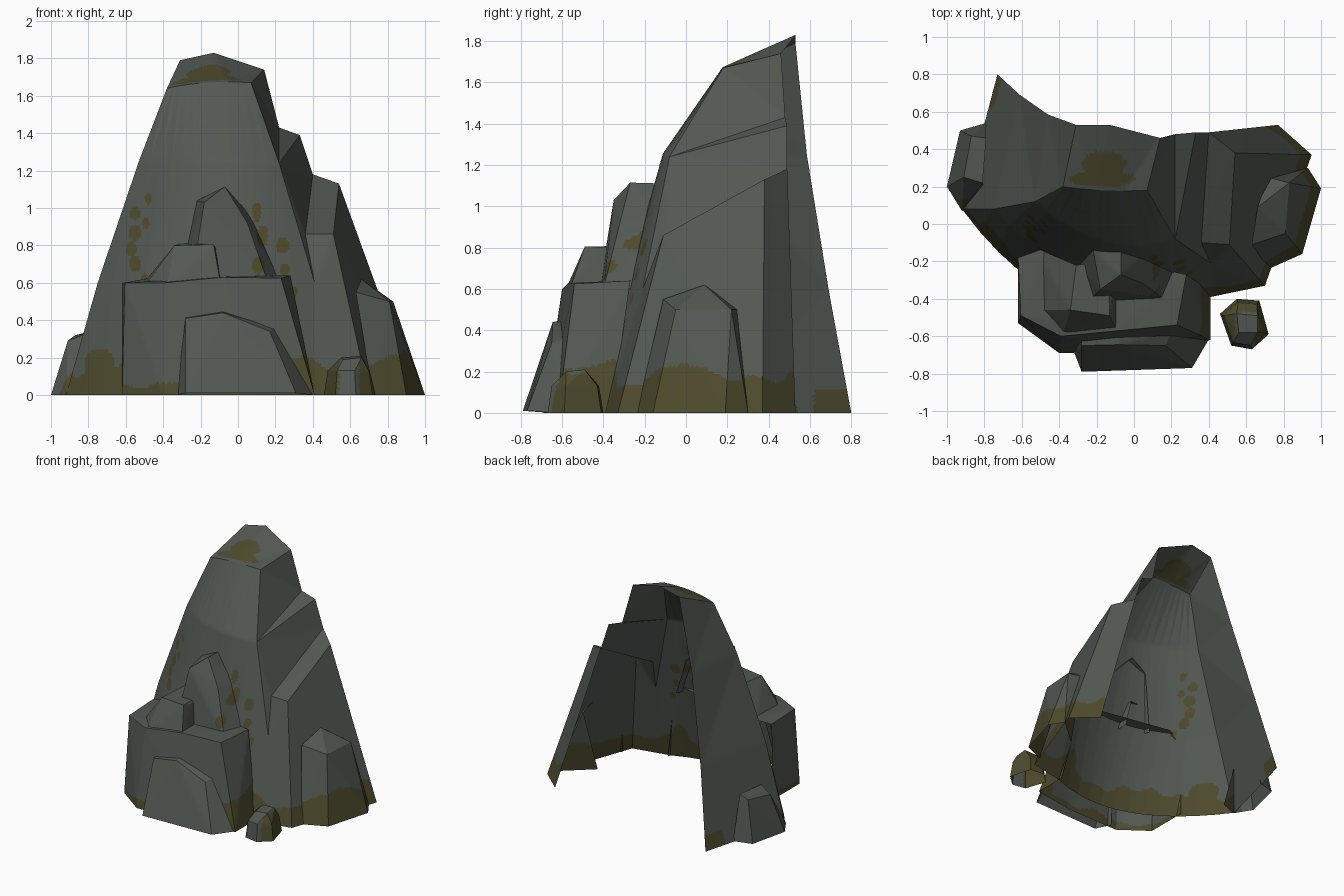
import bpy, bmesh, math
from mathutils import Vector

if "Cube" in bpy.data.objects:
    bpy.data.objects.remove(bpy.data.objects["Cube"])


def material(name, rgb):
    m = bpy.data.materials.new(name)
    m.diffuse_color = (*rgb, 1)
    m.use_nodes = True
    m.node_tree.nodes["Principled BSDF"].inputs["Base Color"].default_value = m.diffuse_color
    return m


STONE = material("grey_green_stone", (0.085, 0.098, 0.086))
MOSS = material("olive_moss", (0.075, 0.069, 0.026))


def wave(p):
    """Irregular offset for the moss line."""
    return 0.035 * math.sin(9 * p.x + 4 * p.y) + 0.02 * math.sin(23 * p.x - 17 * p.y)


# Moss spots as seen from the front: x, z, radius x, radius z
SPOTS = [(-.48, 1.05, .02, .03), (-.55, .97, .03, .035), (-.49, .92, .02, .03),
         (-.55, .87, .035, .04), (-.57, .78, .03, .04), (-.55, .70, .03, .045),
         (-.50, .62, .02, .03), (.10, .98, .025, .05), (.13, .85, .03, .06),
         (.24, .80, .035, .045), (.11, .69, .03, .05), (.25, .67, .025, .035),
         (.30, .55, .02, .03), (.30, .20, .05, .09), (-.74, .17, .08, .08)]


def spotted(p):
    return any(((p.x - x) / a) ** 2 + ((p.z - z) / b) ** 2 < 1 for x, z, a, b in SPOTS)


def finish(name, bm, moss):
    """Refine the faces, colour them by the moss rule and make the object."""
    bmesh.ops.triangulate(bm, faces=bm.faces[:])
    for e in bm.edges:
        e.smooth = e.calc_face_angle(0) < 0.35
    for _ in range(7):
        long_edges = [e for e in bm.edges if e.calc_length() > 0.035]
        if not long_edges:
            break
        bmesh.ops.subdivide_edges(bm, edges=long_edges, cuts=1)
        bmesh.ops.triangulate(bm, faces=bm.faces[:])
    for f in bm.faces:
        f.smooth = True
        f.material_index = 1 if moss(f.calc_center_median()) else 0
    for e in bm.edges:
        e.smooth = e.calc_face_angle(0) < 0.35
    me = bpy.data.meshes.new(name)
    bm.to_mesh(me)
    bm.free()
    me.materials.append(STONE)
    me.materials.append(MOSS)
    ob = bpy.data.objects.new(name, me)
    bpy.context.collection.objects.link(ob)
    return ob


def block(name, pts, away, moss=lambda p: False):
    """Faceted boulder, left open below and on the side buried in the cliff."""
    bm = bmesh.new()
    for p in pts:
        bm.verts.new(p)
    bmesh.ops.convex_hull(bm, input=bm.verts[:])
    bmesh.ops.recalc_face_normals(bm, faces=bm.faces[:])
    away = Vector(away)
    hidden = [f for f in bm.faces if f.normal.dot(away) > 0.75 or f.normal.z < -0.8]
    bmesh.ops.delete(bm, geom=hidden, context='FACES')
    loose = [v for v in bm.verts if not v.link_faces]
    bmesh.ops.delete(bm, geom=loose, context='VERTS')
    finish(name, bm, moss)


# Main cliff: an open shell with a bulging front, side walls and two shoulders
bm = bmesh.new()


def face(*pts):
    bm.faces.new([bm.verts.new(p) for p in pts])


rows = [((-.38, .20, 1.64), (-.17, .18, 1.67), (.07, .18, 1.67)),
        ((-.53, .12, 1.25), (-.17, -.09, 1.26), (.22, -.08, 1.24)),
        ((-.75, .08, .60), (-.22, -.27, .60), (.41, -.21, .60)),
        ((-.92, .08, 0), (-.30, -.43, 0), (.41, -.39, 0))]
back = [(-.31, .53, 1.79), (-.46, .585, 1.25), (-.61, .69, .60), (-.73, .80, 0)]
N = 12


def on_row(row, i):
    t = i / N
    a, b, c = (Vector(p) for p in row)
    return a * (2 * (t - .5) * (t - 1)) + b * (4 * t * (1 - t)) + c * (2 * t * (t - .5))


for r in range(3):
    for i in range(N):
        face(on_row(rows[r], i), on_row(rows[r + 1], i),
             on_row(rows[r + 1], i + 1), on_row(rows[r], i + 1))
    face(back[r], back[r + 1], rows[r + 1][0], rows[r][0])
# Crown
face(*[on_row(rows[0], i) for i in range(N + 1)],
     (.14, .46, 1.74), (-.13, .53, 1.83), back[0])
# Right side of the peak and the first shoulder
s1a, s1b, s1c, tip = (.22, .48, 1.43), (.33, .49, 1.39), (.22, -.08, 1.24), (.41, -.21, .60)
face((.07, .18, 1.67), s1c, s1a, (.14, .46, 1.74))
face(s1a, s1c, s1b)
# Second shoulder
t0, t1, t2, t3 = (.36, -.10, .86), (.51, -.11, .86), (.54, .38, 1.13), (.40, .49, 1.18)
g0, g1, g2, g3 = (.41, -.39, 0), (.70, -.33, 0), (.95, .37, 0), (.77, .53, 0)
face(s1b, s1c, t0, t3)
face(s1c, tip, t0)
face(t0, t1, t2, t3)
face(t0, tip, g0, g1, t1)
face(t1, g1, g2, t2)
face(t2, g2, g3, t3)
bmesh.ops.remove_doubles(bm, verts=bm.verts[:], dist=0.002)
bmesh.ops.recalc_face_normals(bm, faces=bm.faces[:])
core = Vector((0, .5, .4))
if sum(f.normal.dot(f.calc_center_median() - core) * f.calc_area() for f in bm.faces) < 0:
    bmesh.ops.reverse_faces(bm, faces=bm.faces[:])


def cliff_moss(p):
    if p.z > 1.66:
        crown = ((p.x + .16) / .12) ** 2 + ((p.y - .32) / .07) ** 2 < 1
        return crown or ((p.x + .17) / .18) ** 2 + ((p.y - .24) / .04) ** 2 < 1
    if p.x < -.3 and p.y > .10:
        return p.y > .62 and p.z < .09 + wave(p)
    return p.z < .15 + wave(p) or spotted(p)


finish("cliff_shell", bm, cliff_moss)

# Large front boulder and the hump on it
block("front_boulder",
      [(-.62, -.19, 0), (-.62, -.53, 0), (-.40, -.69, 0), (.08, -.68, 0), (.41, -.62, 0),
       (.41, -.36, 0), (-.62, -.18, .60), (-.605, -.49, .60), (-.39, -.60, .60),
       (-.08, -.57, .63), (.23, -.54, .625), (.28, -.27, .64), (-.45, -.12, .63)],
      (0, 1, 0), lambda p: p.z < .06 + .6 * wave(p) or (p.x > .27 and p.z < .2 + wave(p)))
block("boulder_hump",
      [(-.50, -.46, .58), (-.38, -.59, .58), (-.09, -.57, .58), (-.09, -.20, .58),
       (-.52, -.13, .58), (-.34, -.46, .80), (-.13, -.49, .805), (-.12, -.40, .79),
       (-.14, -.20, .80), (-.31, -.22, .81), (-.10, -.38, .66)],
      (0, 1, 0))

# Low slab at the very front
block("front_slab",
      [(-.33, -.66, 0), (-.28, -.79, .01), (.31, -.77, .01), (.41, -.60, 0),
       (-.28, -.65, .41), (-.08, -.645, .44), (.17, -.65, .34),
       (-.28, -.57, .42), (-.08, -.57, .45), (.20, -.57, .36)],
      (0, 1, 0))

# Pointed boulder above the hump
block("upper_boulder",
      [(-.32, -.20, .60), (-.25, -.42, .60), (.16, -.40, .60), (.24, -.22, .60),
       (-.18, -.35, 1.03), (-.22, -.13, 1.04), (-.07, -.27, 1.115), (-.07, -.10, 1.11),
       (.05, -.32, .92), (.10, -.14, .92)],
      (0, 1, 0), lambda p: p.x > .08 and spotted(p))

# Boulder leaning on the right face
block("right_boulder",
      [(.72, -.24, 0), (.90, -.16, 0), (1.0, .19, 0), (.93, .30, 0), (.70, .10, 0),
       (.63, -.11, .55), (.66, .09, .62), (.81, -.05, .50), (.83, .22, .50), (.72, .25, .50)],
      (-1, 0, 0), lambda p: p.z < .17 + 1.2 * wave(p))

# Small boulder on the left foot
block("left_boulder",
      [(-1, .20, 0), (-.92, .07, 0), (-.93, .50, 0), (-.79, .54, 0), (-.78, .12, 0),
       (-.91, .25, .29), (-.87, .47, .32), (-.79, .46, .34), (-.81, .22, .33)],
      (1, 0, 0), lambda p: p.y < .13 and p.z < .12)

# Loose stone on the ground
ring = [(.46, -.48), (.55, -.40), (.67, -.41), (.72, -.59), (.63, -.67), (.52, -.65)]
block("loose_stone",
      [(x, y, 0) for x, y in ring]
      + [(.59 + (x - .59) * .85, -.54 + (y + .54) * .85, .13) for x, y in ring]
      + [(.55, -.48, .20), (.66, -.49, .21), (.66, -.58, .20), (.56, -.58, .19)],
      (0, 0, -1), lambda p: p.z < .19 and not (.54 < p.x < .65 and p.y < -.53))
